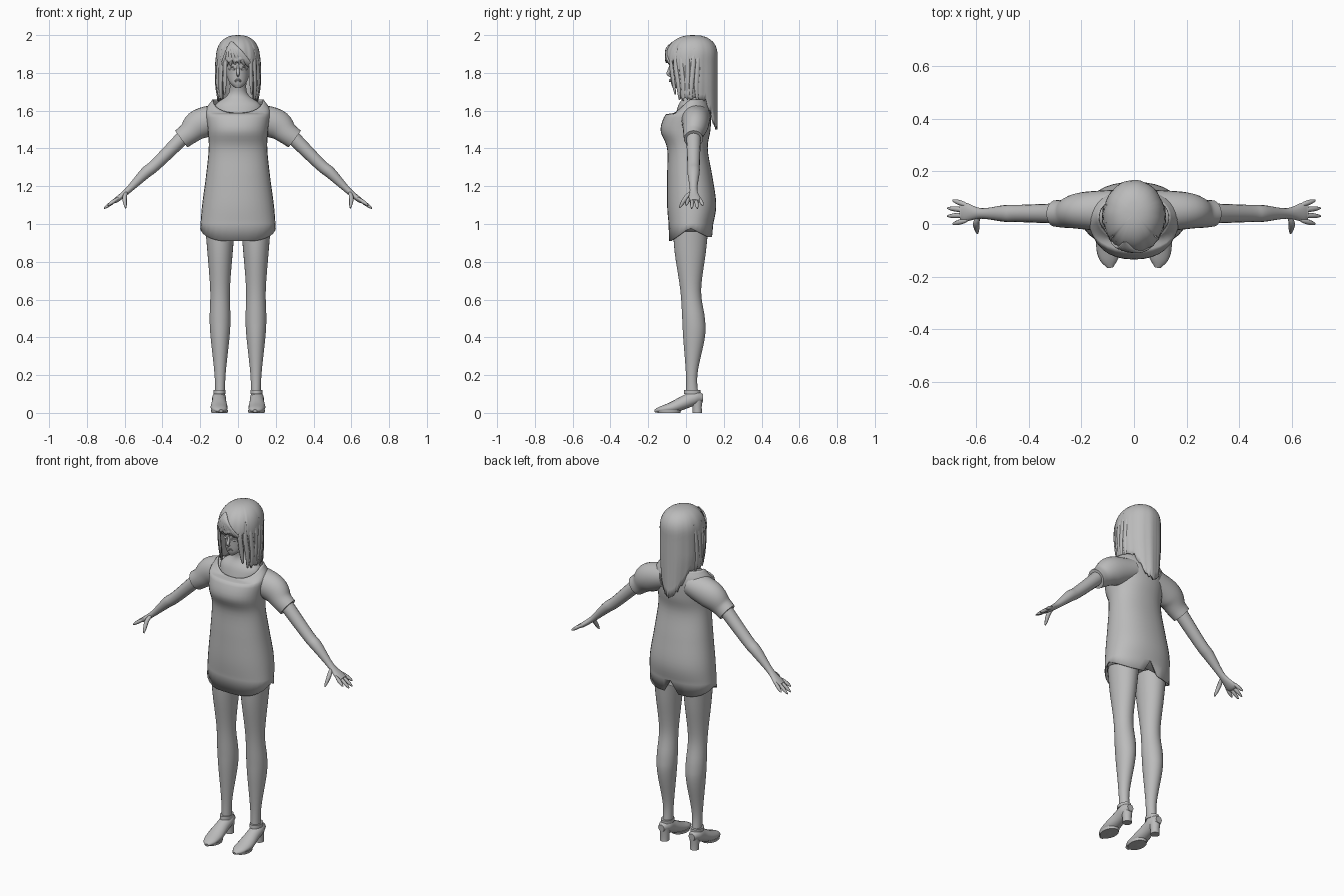
import bpy, random
from math import sin, cos, pi, sqrt, radians, degrees
from mathutils import Vector

random.seed(4)
if "Cube" in bpy.data.objects:
    bpy.data.objects.remove(bpy.data.objects["Cube"], do_unlink=True)

GREY = (.5, .5, .5, 1)
grey = bpy.data.materials.new("plain_grey")
grey.use_nodes = True
grey.diffuse_color = GREY
grey.node_tree.nodes["Principled BSDF"].inputs["Base Color"].default_value = GREY


def make(name, verts, faces, mirror=False, thickness=0):
    """Turn verts and faces into a smooth grey object with its modifiers."""
    mesh = bpy.data.meshes.new(name)
    mesh.from_pydata(verts, [], faces)
    mesh.materials.append(grey)
    for polygon in mesh.polygons:
        polygon.use_smooth = len(polygon.vertices) < 5
    obj = bpy.data.objects.new(name, mesh)
    bpy.context.collection.objects.link(obj)
    if thickness:
        obj.modifiers.new("Thickness", 'SOLIDIFY').thickness = thickness
    if mirror:
        obj.modifiers.new("Mirror", 'MIRROR').use_mirror_merge = False


def refine(rows, steps=5):
    """Run a smooth spline through a few rows of values."""
    points = [Vector(row) for row in rows]
    ends = [points[0] * 2 - points[1], *points, points[-1] * 2 - points[-2]]
    smooth = []
    for a, b, c, d in zip(ends, ends[1:], ends[2:], ends[3:]):
        for step in range(steps):
            t = step / steps
            curve = (a * 2 - b * 5 + c * 4 - d) * t * t + (b * 3 - a - c * 3 + d) * t ** 3
            smooth.append((b * 2 + (c - a) * t + curve) / 2)
    return smooth + [points[-1]]


def loft(name, rings, capped=True, **options):
    """Skin a list of equal closed rings."""
    n = len(rings[0])
    verts = [point for ring in rings for point in ring]
    faces = []
    for low in range(0, len(verts) - n, n):
        for i in range(n):
            j = (i + 1) % n
            faces.append((low + i, low + j, low + n + j, low + n + i))
    if capped:
        faces.append(tuple(reversed(range(n))))
        faces.append(tuple(range(len(verts) - n, len(verts))))
    make(name, verts, faces, **options)


def oval(z, half, front, back, centre=0, power=1, n=32):
    """Level ring given by its half width and its front and back depth."""
    def bulge(value):
        return abs(value) ** power * (1 if value > 0 else -1)
    middle, deep = (front + back) / 2, (back - front) / 2
    angles = [2 * pi * i / n for i in range(n)]
    return [Vector((centre + half * bulge(cos(a)), middle + deep * bulge(sin(a)), z))
            for a in angles]


def tube(name, path, side, n=16, **options):
    """Tube along rows of x, y, z, radius along the side vector, radius across."""
    points = [Vector(row[:3]) for row in path]
    rings = []
    for k, (point, row) in enumerate(zip(points, path)):
        tangent = (points[min(k + 1, len(points) - 1)] - points[max(k - 1, 0)]).normalized()
        u = (side - tangent * side.dot(tangent)).normalized()
        v = tangent.cross(u)
        angles = [2 * pi * i / n for i in range(n)]
        rings.append([point + u * row[3] * cos(a) + v * row[4] * sin(a) for a in angles])
    loft(name, rings, **options)


def strand(name, points, radius, side, flat=1, **options):
    """Slim tube that is rounded off towards both ends."""
    path = refine(points)
    rows = []
    for k, point in enumerate(path):
        r = radius * sqrt(sin(pi * (.04 + .93 * k / (len(path) - 1))))
        rows.append((*point, r, r * flat))
    tube(name, rows, side, n=8, **options)


X, Y, Z = Vector((1, 0, 0)), Vector((0, 1, 0)), Vector((0, 0, 1))

# Dress body, with a scalloped hem and a neckline dipping in front
body = [oval(*row, power=.9) for row in refine([
    (.98, .2, -.09, .14), (1.1, .19, -.1, .16), (1.25, .17, -.1, .14), (1.4, .155, -.1, .115),
    (1.5, .16, -.135, .13), (1.6, .17, -.1, .13), (1.66, .135, -.06, .11)])]
for point in body[0]:
    y = point.y - .02
    point.z -= (.07 if y < 0 else .05) * min(1, abs(y) / .1)
body[0][len(body[0]) // 4].z += .08      # slit at the centre of the back
for ring in body:
    for point in ring:
        toward_front = min(1, max(0, .02 - point.y) / .08)
        point.z -= .9 * max(0, point.z - 1.58) * toward_front
loft("dress_body", body, capped=False, thickness=.005)

# Underskirt peeping out at the sides
loft("underskirt", [oval(*row) for row in (
    (.99, .17, -.06, .11), (.96, .19, -.08, .12), (1.08, .185, -.085, .14))])

# Short sleeves
tube("sleeves", refine([(.08, .05, 1.57, .08, .07), (.2, .05, 1.53, .07, .08),
                        (.26, .04, 1.48, .055, .06), (.3, .04, 1.45, .05, .055)]),
     Y, n=24, mirror=True)

# Neck with shoulders, and head
loft("neck", [oval(*row) for row in refine([
    (1.56, .12, -.06, .1), (1.63, .12, -.04, .1), (1.69, .05, -.01, .08),
    (1.78, .045, -.03, .07)])])
loft("head", [oval(*row) for row in refine([
    (1.72, .015, -.07, -.03), (1.75, .045, -.08, .01), (1.81, .065, -.085, .1),
    (1.9, .075, -.085, .13), (1.97, .04, -.03, .09)])])

# Facial features
strand("nose", [(0, -.08, 1.85), (0, -.09, 1.81), (0, -.095, 1.795), (0, -.08, 1.78)], .009, X)
for name, z, radius in (("upper_lip", 1.763, .004), ("lower_lip", 1.756, .005)):
    strand(name, [(-.02, -.074, z), (0, -.085, z), (.02, -.074, z)], radius, Z)
for name, z, radius in (("eyes", 1.82, .006), ("eyelids", 1.83, .003), ("eyebrows", 1.85, .003)):
    strand(name, [(.014, -.083, z), (.03, -.077, z), (.05, -.058, z)], radius, Z, mirror=True)


# Hair shell: long at the back, jaw length at the sides, fringe in front
def hair_bottom(angle):
    away = abs(degrees(angle))
    if away < 55:
        return 1.51 + .14 * (away / 55) ** 2
    return 1.66 if away < 128 else 1.86


def hair_point(angle, z, swell=1):
    rise = max(0, z - 1.87) / .13
    size = swell * max(0, 1 - rise ** 2.4) ** .42
    wide = .117 - .1 * max(0, 1.74 - z)
    deep = .137 if cos(angle) > 0 else .14 - .12 * max(0, 1.87 - z)
    return Vector((size * wide * sin(angle), .03 + .01 * rise + size * deep * cos(angle), z))


columns, rows = 96, 18
verts, faces = [Vector((0, .04, 2))], []
for i in range(columns):
    angle = 2 * pi * i / columns - pi
    low = hair_bottom(angle) + random.uniform(-.01, .01)
    wave = .012 * sin(11 * angle) + random.uniform(-.008, .008)
    for j in range(rows):
        t = (j + 1) / rows
        verts.append(hair_point(angle, 2 - (2 - low) * t ** 1.7, 1 + wave * t))
    here, there = 1 + i * rows, 1 + (i + 1) % columns * rows
    faces.append((0, there, here))
    faces += [(here + j, there + j, there + j + 1, here + j + 1) for j in range(rows - 1)]
make("hair", verts, faces, thickness=.012)

# Loose locks framing the face and hanging at the sides
for k in range(6):
    angle = radians(141 - 13 * k)
    low = 1.665 + .02 * cos(2 * k)
    points = [hair_point(angle + .05 * sin(4 * t + k), 1.93 + (low - 1.93) * t, .98)
              for t in (0, .3, .7, 1)]
    strand(f"side_lock_{k + 1}", points, .014, Vector((cos(angle), -sin(angle), 0)),
           flat=.5, mirror=True)

# Swept fringe, fanning out from an off-centre parting
for k in range(8):
    tip = -.09 + .025 * k
    points = []
    for t in (0, .3, .7, 1):
        x = -.035 + (tip + .035) * t
        z = 1.965 - (.12 + 4 * tip * tip) * t
        rise = max(0, z - 1.87) / .13
        room = max(.1, (1 - rise ** 2.4) ** .84 - (x / .117) ** 2)
        points.append((x, .03 - .14 * sqrt(room) + .02 * t ** 3, z))
    strand(f"fringe_lock_{k + 1}", points, .014, X, flat=.5)

# Arms running into flat palms
tube("arms", refine([(.25, .04, 1.5, .04, .04), (.43, .04, 1.32, .033, .032),
                     (.49, .04, 1.27, .032, .03), (.58, .04, 1.18, .02, .017),
                     (.64, .045, 1.13, .036, .014), (.66, .045, 1.12, .03, .01)]),
     Y, mirror=True)

# Fingers fanned out, the middle ones reaching furthest
for k, name in enumerate(("index", "middle", "ring", "little")):
    reach = sin((k + .5) * pi / 4)
    root = Vector((.63, .016 + .018 * k, 1.14))
    tip = Vector((.675 + .037 * reach, .03 * k, 1.11 - .03 * reach))
    strand(name + "_fingers", [root, root.lerp(tip, .5), tip], .01, Y, mirror=True)
strand("thumbs", [(.59, .03, 1.17), (.6, 0, 1.14), (.595, -.035, 1.085)], .012, X, mirror=True)

# Legs
loft("legs", [oval(z, half, front, back, centre=.095) for z, half, front, back in refine([
    (.06, .026, 0, .07), (.2, .029, 0, .06), (.4, .05, -.015, .1), (.5, .055, -.02, .1),
    (.65, .052, -.03, .08), (.85, .067, -.06, .105), (1, .08, -.07, .12)])], mirror=True)

# Heeled shoes with ankle straps
tube("shoes", refine([(.1, .09, .08, .02, .02), (.1, .05, .08, .036, .036),
                      (.1, 0, .06, .038, .036), (.1, -.07, .03, .045, .03),
                      (.095, -.13, .018, .037, .018), (.09, -.165, .01, .012, .008)]),
     X, mirror=True)
shoe_parts = {
    "shoe_heels": [(0, .025, .035, .085), (.03, .025, .035, .083), (.08, .03, .02, .09)],
    "shoe_soles": [(0, .043, -.15, -.03), (.015, .045, -.155, -.025)],
    "ankle_straps": [(.1, .032, -.012, .077), (.12, .032, -.01, .077)]}
for name, sections in shoe_parts.items():
    loft(name, [oval(*section, centre=.098) for section in sections], mirror=True)
